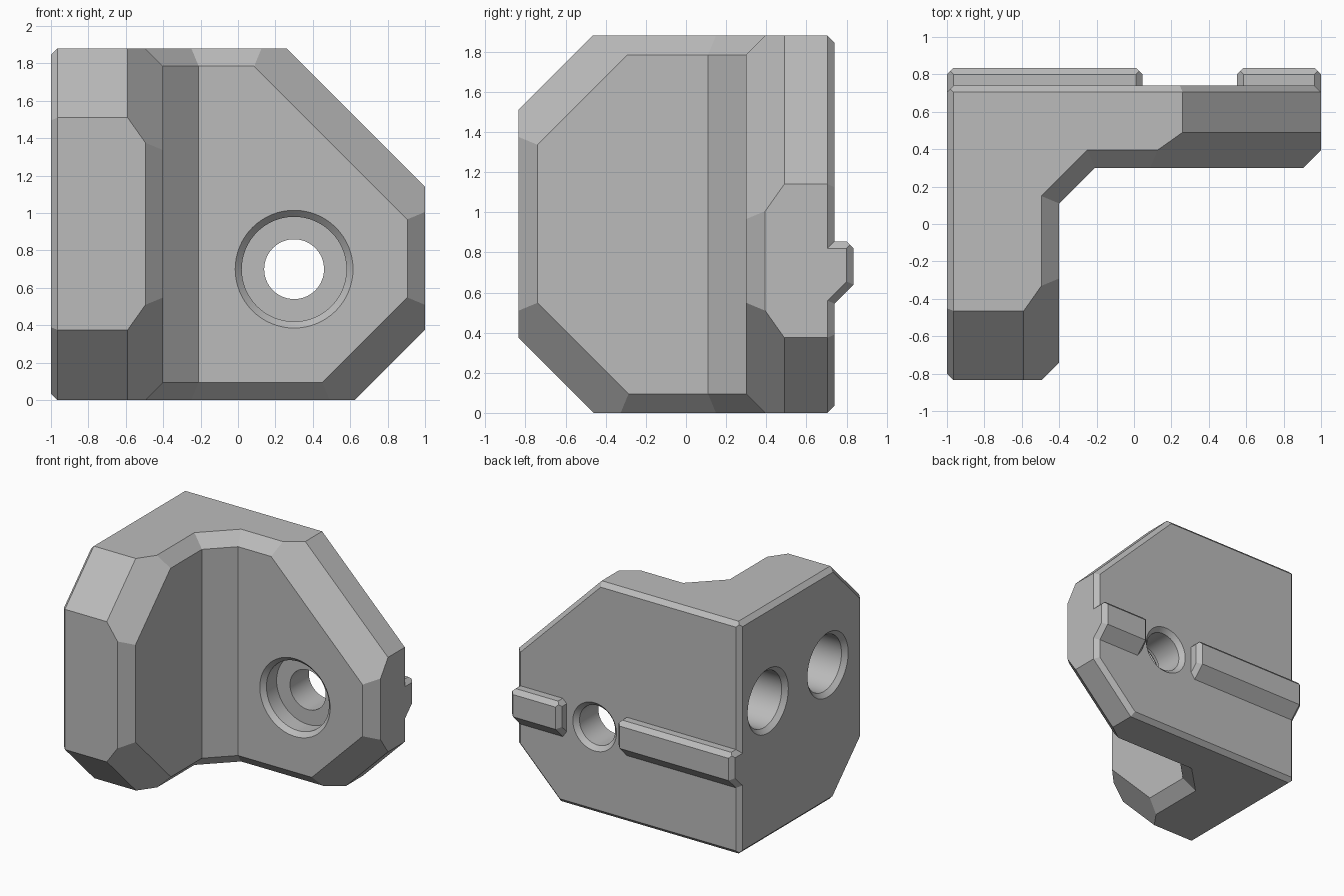
import bpy
import bmesh
import math
from mathutils import Matrix, Vector

old = bpy.data.objects.get("Cube")
if old:
    bpy.data.objects.remove(old, do_unlink=True)

grey = bpy.data.materials.new("plain_grey")
grey.use_nodes = True
colour = (0.5, 0.5, 0.5, 1)
grey.diffuse_color = colour
grey.node_tree.nodes["Principled BSDF"].inputs["Base Color"].default_value = colour


def finish(name, bm):
    bmesh.ops.recalc_face_normals(bm, faces=bm.faces[:])
    mesh = bpy.data.meshes.new(name)
    bm.to_mesh(mesh)
    bm.free()
    mesh.materials.append(grey)
    ob = bpy.data.objects.new(name, mesh)
    bpy.context.scene.collection.objects.link(ob)
    return ob


def side(x, y, z, d):
    """Half-space bounded by n.p = d, normalised."""
    n = Vector((x, y, z))
    return n.normalized(), d / n.length


def convex(name, sides, rims):
    """Solid inside all sides; rims are (side, neighbours, chamfer width)."""
    planes = list(sides.values())
    for a, others, w in rims:
        for b in others:
            (na, da), (nb, db) = sides[a], sides[b]
            n = na + nb
            planes.append((n.normalized(), (da + db - w) / n.length))
    bm = bmesh.new()
    bmesh.ops.create_cube(bm, size=8)
    for n, d in planes:
        bmesh.ops.bisect_plane(bm, geom=bm.verts[:] + bm.edges[:] + bm.faces[:],
                               dist=1e-5, plane_co=n * d, plane_no=n, clear_outer=True)
        rim = [e for e in bm.edges if e.is_boundary]
        if rim:
            bmesh.ops.holes_fill(bm, edges=rim, sides=0)
    return finish(name, bm)


def bore(name, profile, matrix):
    """Turned cutter from (radius, height) points."""
    bm = bmesh.new()
    vs = [bm.verts.new((r, 0, h)) for r, h in profile]
    es = [bm.edges.new(p) for p in zip(vs, vs[1:])]
    bmesh.ops.spin(bm, geom=vs + es, cent=(0, 0, 0), axis=(0, 0, 1),
                   angle=math.tau, steps=64, use_duplicate=False)
    bmesh.ops.remove_doubles(bm, verts=bm.verts[:], dist=1e-4)
    bm.transform(matrix)
    return finish(name, bm)


def combine(body, tool, operation):
    mod = body.modifiers.new(operation.lower(), "BOOLEAN")
    mod.operation = operation
    mod.solver = "EXACT"
    mod.object = tool
    bpy.context.view_layer.objects.active = body
    bpy.ops.object.modifier_apply(modifier=mod.name)
    bpy.data.objects.remove(tool, do_unlink=True)


TOP, BOTTOM, BACK = side(0, 0, 1, 1.88), side(0, 0, -1, 0), side(0, 1, 0, 0.74)
BIG, DEEP, SMALL = 0.095, 0.19, 0.035

# Side arm, running towards the front
body = convex("corner_bracket", {
    "out": side(-1, 0, 0, 1), "in": side(1, 0, 0, -0.4), "front": side(0, -1, 0, 0.835),
    "back": BACK, "top": TOP, "bottom": BOTTOM,
    "slope_up": side(0, -1, 1, 2.345), "slope_down": side(0, -1, -1, 0.46)},
    [("out", ("front", "back", "top", "bottom", "slope_up", "slope_down"), SMALL),
     ("back", ("top", "bottom"), SMALL),
     ("in", ("front", "top", "bottom"), BIG),
     ("in", ("slope_up", "slope_down"), DEEP)])

# Back plate
plate = convex("back_plate", {
    "start": side(-1, 0, 0, 0.7), "end": side(1, 0, 0, 1), "front": side(0, -1, 0, -0.3),
    "back": BACK, "top": TOP, "bottom": BOTTOM,
    "slope_up": side(1, 0, 1, 2.14), "slope_down": side(1, 0, -1, 0.625)},
    [("front", ("end", "top", "bottom"), BIG),
     ("front", ("slope_up", "slope_down"), DEEP),
     ("back", ("end", "top", "bottom", "slope_up", "slope_down"), SMALL)])
combine(body, plate, "UNION")

# Diagonal fill of the inside corner
wedge = convex("corner_fill", {
    "left": side(-1, 0, 0, 0.7), "right": side(1, 0, 0, -0.21),
    "front": side(0, -1, 0, -0.11), "rear": side(0, 1, 0, 0.6),
    "top": TOP, "bottom": BOTTOM, "slant": side(1, -1, 0, -0.51)},
    [("slant", ("top", "bottom"), BIG)])
combine(body, wedge, "UNION")

# Two guide ribs on the back
for x0, x1 in ((-1, 0.045), (0.55, 1)):
    rib = convex("guide_rib", {
        "start": side(-1, 0, 0, -x0), "end": side(1, 0, 0, x1),
        "inner": side(0, -1, 0, -0.66), "back": side(0, 1, 0, 0.835),
        "top": side(0, 0, 1, 0.855), "slant": side(0, 1, -1, 0.195)},
        [("back", ("top",), SMALL),
         ("start", ("back", "top", "slant"), SMALL),
         ("end", ("back", "top", "slant"), SMALL)])
    combine(body, rib, "UNION")

# Counterbored screw hole through the back plate
screw = bore("screw_hole", [(0, 0.2), (0.415, 0.2), (0.28, 0.335), (0.28, 0.465),
                            (0.16, 0.465), (0.16, 0.705), (0.225, 0.77), (0.225, 0.9), (0, 0.9)],
             Matrix.Translation((0.3, 0, 0.7)) @ Matrix.Rotation(-math.pi / 2, 4, "X"))
combine(body, screw, "DIFFERENCE")

# Two blind holes in the outer side
for y in (0.38, -0.385):
    pocket = bore("blind_hole", [(0, -1.1), (0.36, -1.1), (0.225, -0.965), (0.225, -0.58), (0, -0.58)],
                  Matrix.Translation((0, y, 1.12)) @ Matrix.Rotation(math.pi / 2, 4, "Y"))
    combine(body, pocket, "DIFFERENCE")

# Smooth bores, crisp chamfers
bpy.ops.object.select_all(action="DESELECT")
body.select_set(True)
bpy.context.view_layer.objects.active = body
bpy.ops.object.shade_smooth_by_angle(angle=math.radians(20))
